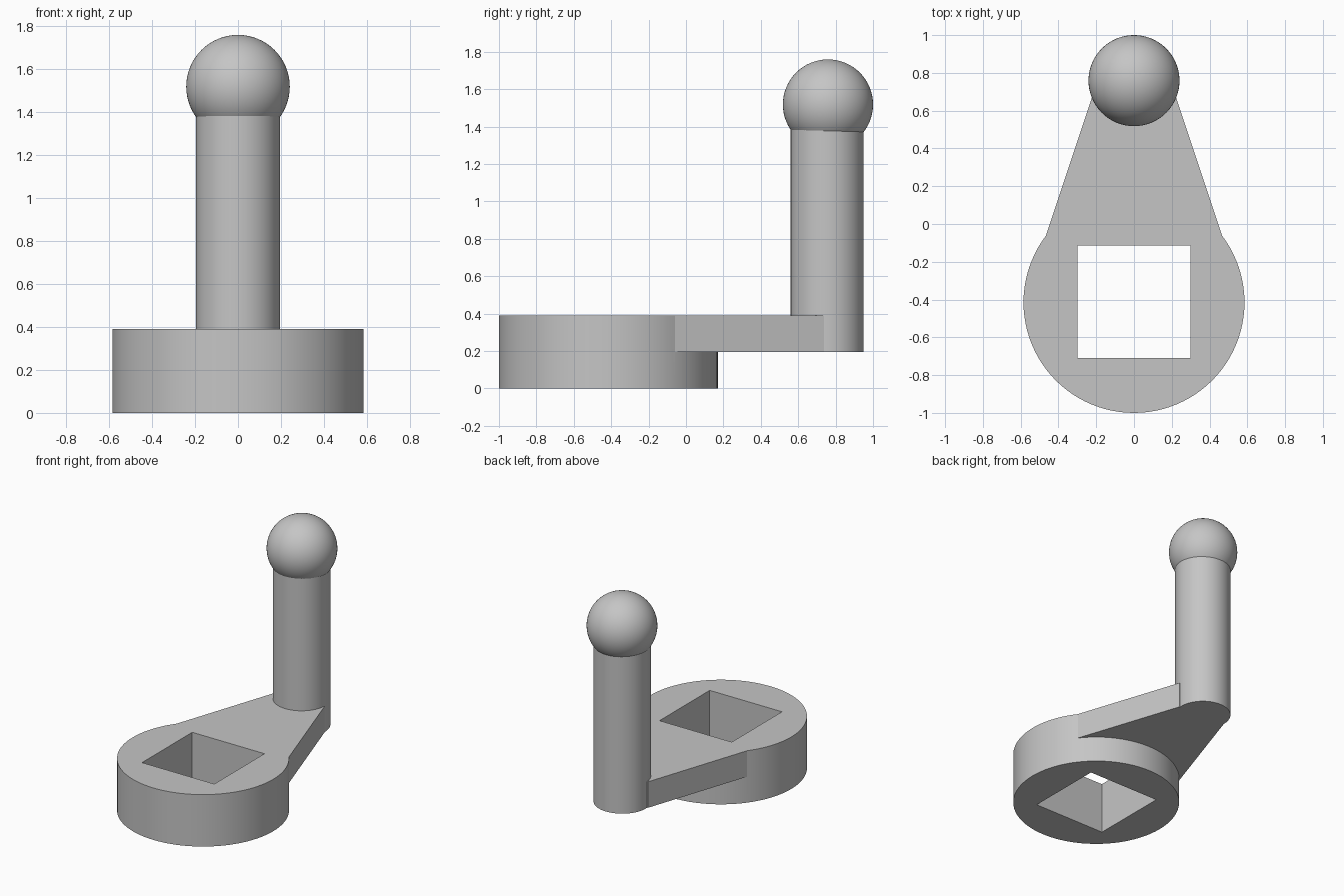
import bpy
import bmesh
from math import radians

cube = bpy.data.objects.get("Cube")
if cube:
    bpy.data.objects.remove(cube, do_unlink=True)

HUB_Y, HUB_R = -0.415, 0.585
POST_Y, POST_R = 0.755, 0.195
ARM_BOTTOM, TOP = 0.195, 0.39
KNOB_R, KNOB_Z = 0.241, 1.518

grey = bpy.data.materials.new("plain grey")
grey.use_nodes = True
colour = (0.56, 0.56, 0.56, 1)
grey.diffuse_color = colour
grey.node_tree.nodes["Principled BSDF"].inputs["Base Color"].default_value = colour


def finish(name):
    ob = bpy.context.object
    ob.name = ob.data.name = name
    ob.data.materials.append(grey)
    return ob


def cylinder(name, radius, y, z0, z1):
    bpy.ops.mesh.primitive_cylinder_add(
        vertices=96, radius=radius, depth=z1 - z0, location=(0, y, (z0 + z1) / 2))
    return finish(name)


def combine(target, other, operation):
    """Apply a boolean and discard the second object."""
    mod = target.modifiers.new(operation.title(), "BOOLEAN")
    mod.operation, mod.object, mod.solver = operation, other, "EXACT"
    bpy.context.view_layer.objects.active = target
    bpy.ops.object.modifier_apply(modifier=mod.name)
    bpy.data.objects.remove(other, do_unlink=True)


def smooth(ob):
    bpy.ops.object.select_all(action="DESELECT")
    ob.select_set(True)
    bpy.context.view_layer.objects.active = ob
    bpy.ops.object.shade_smooth_by_angle(angle=radians(30))


# Round hub
crank = cylinder("crank_body", HUB_R, HUB_Y, 0, TOP)

# Tapered arm, flush with the top of the hub
bm = bmesh.new()
outline = [(-0.466, -0.06), (0.466, -0.06), (0.2, 0.738), (-0.2, 0.738)]
face = bm.faces.new([bm.verts.new((x, y, ARM_BOTTOM)) for x, y in outline])
lifted = bmesh.ops.extrude_face_region(bm, geom=[face])["geom"]
bmesh.ops.translate(bm, vec=(0, 0, TOP - ARM_BOTTOM),
                    verts=[v for v in lifted if isinstance(v, bmesh.types.BMVert)])
bmesh.ops.recalc_face_normals(bm, faces=bm.faces)
mesh = bpy.data.meshes.new("arm")
bm.to_mesh(mesh)
bm.free()
arm = bpy.data.objects.new("arm", mesh)
bpy.context.collection.objects.link(arm)
mesh.materials.append(grey)
combine(crank, arm, "UNION")

# Upright handle post
combine(crank, cylinder("post", POST_R, POST_Y, ARM_BOTTOM, KNOB_Z - 0.1), "UNION")

# Square socket through the hub
bpy.ops.mesh.primitive_cube_add(size=1, location=(0, -0.412, TOP / 2))
socket = finish("socket_cutter")
socket.scale = (0.6, 0.595, 1)
socket.hide_render = True
bpy.context.view_layer.update()
combine(crank, socket, "DIFFERENCE")
smooth(crank)

# Ball knob
bpy.ops.mesh.primitive_uv_sphere_add(
    segments=64, ring_count=32, radius=KNOB_R, location=(0, POST_Y + 0.004, KNOB_Z))
smooth(finish("ball_knob"))
